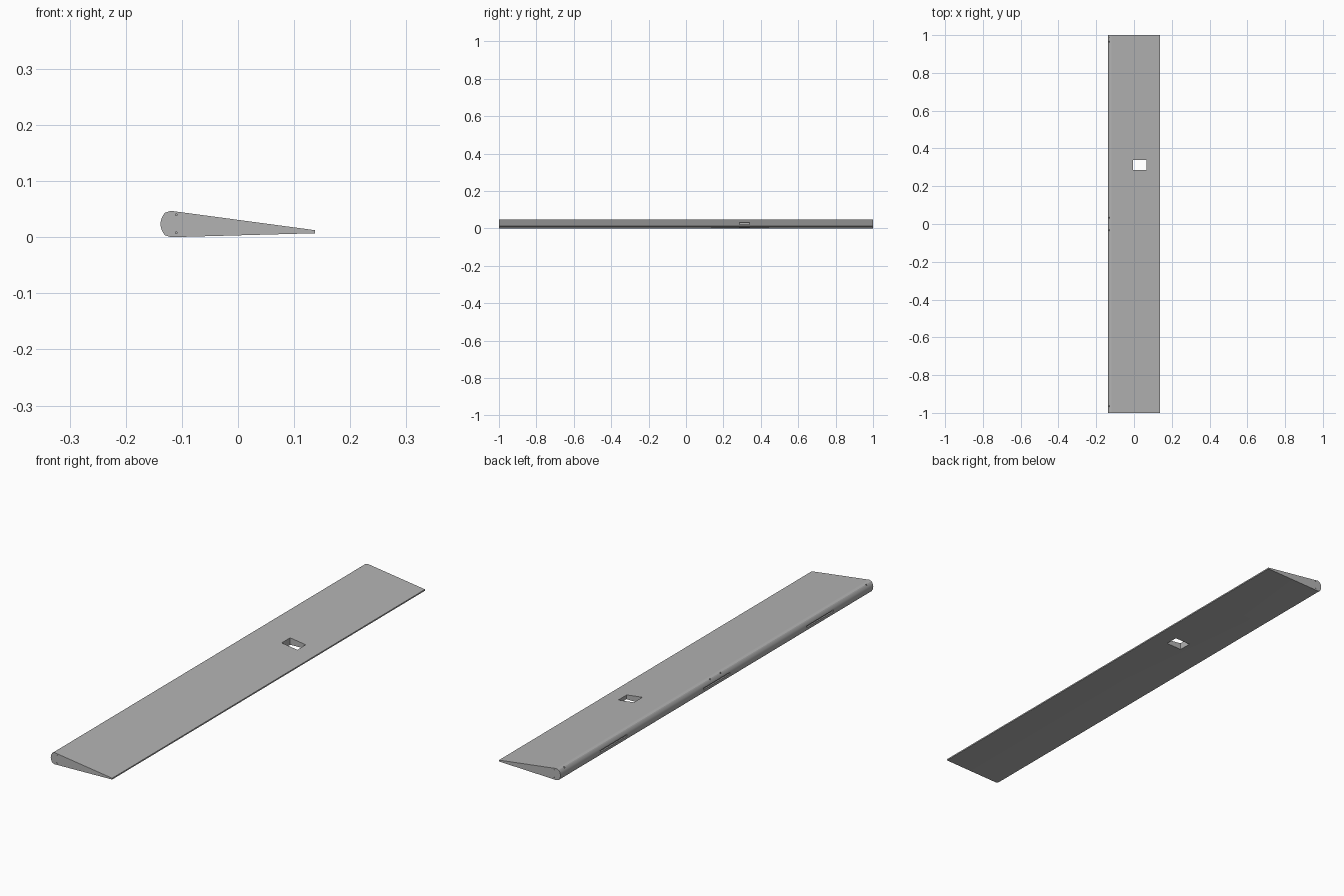
import bpy
import bmesh
import math
from mathutils import Matrix, Vector

old = bpy.data.objects.get("Cube")
if old:
    bpy.data.objects.remove(old)

grey = bpy.data.materials.new("plain grey")
grey.use_nodes = True
COLOUR = (0.45, 0.45, 0.45, 1)
grey.diffuse_color = COLOUR
grey.node_tree.nodes["Principled BSDF"].inputs["Base Color"].default_value = COLOUR


def make_object(name, bm):
    bmesh.ops.recalc_face_normals(bm, faces=bm.faces)
    mesh = bpy.data.meshes.new(name)
    bm.to_mesh(mesh)
    bm.free()
    mesh.materials.append(grey)
    obj = bpy.data.objects.new(name, mesh)
    bpy.context.collection.objects.link(obj)
    return obj


def add_box(bm, centre, size):
    bmesh.ops.create_cube(bm, size=1, matrix=Matrix.Translation(centre) @ Matrix.Diagonal((*size, 1)))


def add_pin(bm, centre, direction, radius, depth):
    turn = Vector(direction).to_track_quat('Z', 'Y').to_matrix().to_4x4()
    bmesh.ops.create_cone(bm, cap_ends=True, segments=12, radius1=radius, radius2=radius,
                          depth=depth, matrix=Matrix.Translation(centre) @ turn)


# Tapered panel: thin trailing edge, rounded leading edge
profile = [(0.137, 0.007), (0.137, 0.0125), (-0.12, 0.047)]
STEPS = 12
for i in range(1, STEPS):
    a = math.radians(52 - 104 * i / STEPS)
    profile.append((-0.108 - 0.03 * math.cos(a), 0.0235 + 0.0295 * math.sin(a)))
profile.append((-0.12, 0))

bm = bmesh.new()
end = bm.faces.new([bm.verts.new((x, -1, z)) for x, z in profile])
swept = bmesh.ops.extrude_face_region(bm, geom=[end])["geom"]
bmesh.ops.translate(bm, vec=(0, 2, 0), verts=[g for g in swept if isinstance(g, bmesh.types.BMVert)])
panel = make_object("tapered_panel", bm)

# Rectangular through opening
cutters = []
bm = bmesh.new()
add_box(bm, (0.031, 0.312, 0.02), (0.07, 0.054, 0.2))
cutters.append(make_object("opening_cutter", bm))

# Shallow slots along the leading edge
bm = bmesh.new()
for y in (-0.66, 0, 0.66):
    add_box(bm, (-0.138, y, 0.0235), (0.012, 0.17, 0.007))
cutters.append(make_object("slot_cutter", bm))

# Pin holes on the leading edge and in both ends
bm = bmesh.new()
for y in (-0.965, -0.033, 0.033, 0.965):
    add_pin(bm, (-0.13, y, 0.041), (-0.6, 0, 0.8), 0.003, 0.014)
for y in (-1, 1):
    for z in (0.008, 0.04):
        add_pin(bm, (-0.11, y, z), (0, 1, 0), 0.0015, 0.03)
cutters.append(make_object("pin_hole_cutter", bm))

for cutter in cutters:
    cut = panel.modifiers.new(cutter.name, 'BOOLEAN')
    cut.operation = 'DIFFERENCE'
    cut.solver = 'EXACT'
    cut.object = cutter

# Apply the cuts, then remove the helpers
bpy.context.view_layer.update()
result = bpy.data.meshes.new_from_object(panel.evaluated_get(bpy.context.evaluated_depsgraph_get()))
panel.modifiers.clear()
panel.data = result
for cutter in cutters:
    bpy.data.objects.remove(cutter)

# Smooth the rounded edge and keep the corners sharp
bpy.ops.object.select_all(action='DESELECT')
panel.select_set(True)
bpy.context.view_layer.objects.active = panel
bpy.ops.object.shade_smooth_by_angle(angle=math.radians(25))
